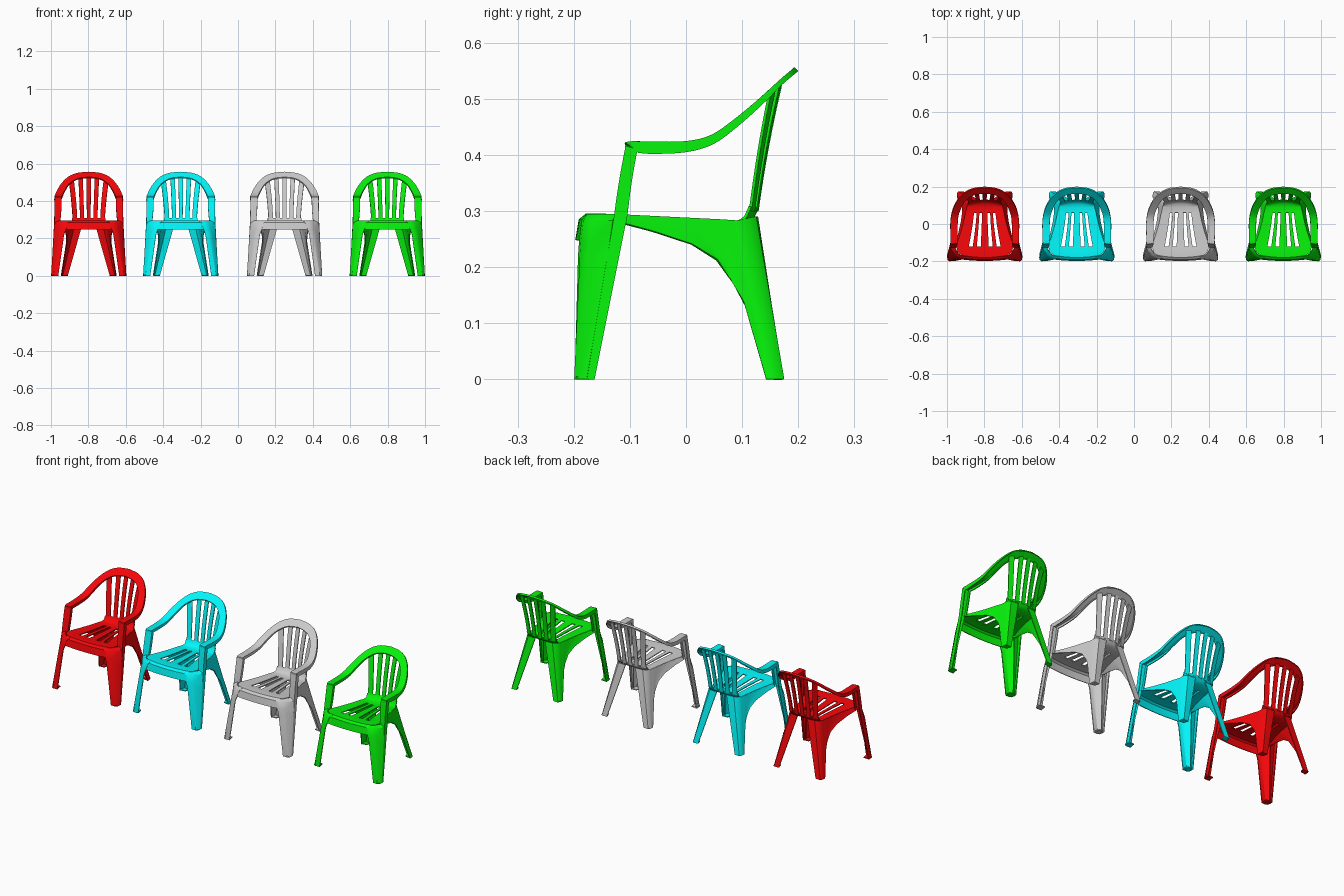
import bpy, bmesh
from mathutils import Vector

if "Cube" in bpy.data.objects:
    bpy.data.objects.remove(bpy.data.objects["Cube"])

THICK = 0.005


def sheet(name, rows, cx, mat, skip=(), mirror=False, thick=THICK):
    """Thin moulded sheet from a grid of points, thickened and smooth shaded."""
    bm = bmesh.new()
    grid = [[bm.verts.new(p) for p in r] for r in rows]
    for i in range(len(grid) - 1):
        for j in range(len(grid[0]) - 1):
            if (i, j) not in skip:
                bm.faces.new((grid[i][j], grid[i][j + 1], grid[i + 1][j + 1], grid[i + 1][j]))
    bmesh.ops.recalc_face_normals(bm, faces=bm.faces)
    me = bpy.data.meshes.new(name)
    bm.to_mesh(me)
    bm.free()
    ob = bpy.data.objects.new(name, me)
    bpy.context.collection.objects.link(ob)
    bpy.ops.object.select_all(action='DESELECT')
    ob.select_set(True)
    bpy.context.view_layer.objects.active = ob
    s = ob.modifiers.new("thickness", 'SOLIDIFY')
    s.thickness, s.offset = thick, 0
    if mirror:
        m = ob.modifiers.new("mirror", 'MIRROR')
        m.use_mirror_merge = False
    for m in list(ob.modifiers):
        bpy.ops.object.modifier_apply(modifier=m.name)
    bpy.ops.object.shade_smooth_by_angle(angle=0.6)
    ob.location.x = cx
    if mat:
        ob.data.materials.append(mat)
    return ob


def smooth_path(pts, n=4):
    """Catmull-Rom resampling of tuples of any length."""
    out = []
    for i in range(len(pts) - 1):
        a, b = pts[max(i - 1, 0)], pts[i]
        c, d = pts[i + 1], pts[min(i + 2, len(pts) - 1)]
        for k in range(n):
            t = k / n
            out.append(tuple(0.5 * (2 * q + (r - p) * t + (2 * p - 5 * q + 4 * r - s) * t * t
                                    + (3 * q - p - 3 * r + s) * t ** 3)
                             for p, q, r, s in zip(a, b, c, d)))
    return out + [pts[-1]]


# seat rows: y, z, half width, edge bow in y
SEAT = [(-.195, .248, .125, .008), (-.189, .284, .122, .009), (-.178, .293, .125, .012),
        (-.15, .293, .145, 0), (-.12, .292, .152, 0), (-.06, .289, .132, 0),
        (0, .286, .115, 0), (.06, .283, .102, 0), (.09, .281, .095, 0),
        (.110, .283, .09, -.012), (.120, .29, .09, -.014), (.128, .308, .09, -.014)]
HALF_U = [.14, .28, .42, .56, .78, 1]
US = [-u for u in reversed(HALF_U)] + [0] + HALF_U

# arm loop stations: outer xyz, inner xyz, lip direction y and z
ARM = [(.183, -.128, .28, .155, -.124, .28, .022, 0),
       (.181, -.118, .35, .149, -.114, .35, .021, 0),
       (.180, -.107, .41, .147, -.104, .41, .020, -.004),
       (.180, -.103, .422, .147, -.100, .422, .018, -.018),
       (.181, -.06, .422, .147, -.06, .422, .002, -.020),
       (.182, 0, .423, .147, 0, .422, 0, -.018),
       (.177, .045, .434, .143, .04, .430, .003, -.015),
       (.165, .085, .461, .132, .075, .453, .006, -.011),
       (.140, .13, .498, .112, .115, .485, .006, -.008),
       (.105, .165, .530, .083, .143, .509, .005, -.006),
       (.060, .186, .548, .048, .158, .523, .005, -.006),
       (0, .193, .554, 0, .165, .528, .005, -.006)]

# front leg rings: corner panel from inner edge round to arm post
FRONT = [[(.163, -.196, 0), (.188, -.197, 0), (.197, -.190, 0), (.199, -.176, 0)],
         [(.132, -.190, .22), (.150, -.187, .22), (.166, -.174, .22), (.186, -.139, .22)],
         [(.122, -.188, .248), (.140, -.185, .248), (.158, -.170, .248), (.184, -.134, .248)],
         [(.110, -.184, .282), (.130, -.181, .282), (.150, -.166, .282), (.182, -.129, .282)],
         [(.100, -.174, .293), (.124, -.170, .293), (.142, -.157, .293), (.160, -.125, .293)]]

# rear leg and side skirt: top and bottom of each column
REAR = [((.030, .126, .290), (.112, .171, 0)), ((.072, .123, .290), (.140, .173, 0)),
        ((.088, .110, .287), (.146, .163, 0)), ((.094, .088, .282), (.147, .150, 0)),
        ((.097, .075, .282), (.147, .143, 0)), ((.102, .055, .284), (.126, .106, .132)),
        ((.107, .030, .285), (.118, .083, .172)), ((.114, 0, .286), (.120, .055, .213)),
        ((.122, -.03, .288), (.126, .010, .241)), ((.138, -.08, .290), (.142, -.06, .264)),
        ((.153, -.12, .292), (.160, -.12, .280))]


def arm_ring(s, side):
    ox, oy, oz, ix, iy, iz, ly, lz = s
    return [(side * ox, oy + ly, oz + lz), (side * ox, oy, oz),
            (side * ix, iy, iz), (side * ix, iy + ly * .7, iz + lz * .7)]


def slat(x0, x1, w0, w1):
    """Back slat from the rear of the seat up to the underside of the arm loop."""
    rows = []
    for k in range(9):
        t = k / 8
        xc = x0 + (x1 - x0) * t ** 1.4
        w = w0 + (w1 - w0) * t
        row = []
        for e in (-1, 0, 1):
            x = xc + e * w / 2
            yb, zb = .127 - 1.7 * x * x, .300
            yt, zt = .170 - 1.8 * x * x, .530 - 1.6 * x * x
            row.append((x, yb + (yt - yb) * t - .003 * 4 * t * (1 - t), zb + (zt - zb) * t))
        rows.append(row)
    return rows


def chair(label, cx, colour):
    mat = None
    if colour:
        mat = bpy.data.materials.new(label + "_plastic")
        mat.diffuse_color = (*colour, 1)
        mat.use_nodes = True
        mat.node_tree.nodes["Principled BSDF"].inputs["Base Color"].default_value = mat.diffuse_color

    # seat with front apron, slots and rear upstand
    rows = []
    for y, z, hw, bow in SEAT:
        dish = .004 if -.13 < y < .095 else 0
        rows.append([(u * hw, y + bow * u * u, z - dish * (1 - u * u)) for u in US])
    slots = [j for j in range(len(US) - 1)
             if any(a < abs((US[j] + US[j + 1]) / 2) < b for a, b in ((.14, .28), (.42, .56)))]
    sheet(label + "_seat", rows, cx, mat, skip={(i, j) for i in range(4, 7) for j in slots})

    # arm posts, arms and top of the back in one loop
    path = smooth_path(ARM)
    loop = [arm_ring(s, 1) for s in path] + [arm_ring(s, -1) for s in reversed(path[:-1])]
    sheet(label + "_arm_loop", loop, cx, mat)

    # back slats
    for n, (x0, x1, w0, w1) in enumerate([(0, 0, .021, .022), (.036, .044, .021, .023),
                                          (.074, .094, .024, .026)]):
        sheet(f"{label}_back_slat_{n}", slat(x0, x1, w0, w1), cx, mat, mirror=n > 0)

    # front legs with the arm post flange running to the floor
    sheet(label + "_front_leg", FRONT, cx, mat, mirror=True)
    sheet(label + "_front_leg_flange",
          [[(.198, -.163, 0), (.199, -.176, 0), (.190, -.174, 0)],
           [(.183, -.107, .28), (.183, -.128, .28), (.155, -.124, .28)]], cx, mat, mirror=True)

    # rear legs and side skirts
    rear = [[tuple(Vector(a).lerp(Vector(b), k / 4)) for a, b in REAR] for k in range(5)]
    sheet(label + "_rear_leg", rear, cx, mat, mirror=True)

    # foot pads
    sheet(label + "_front_foot", [[(.163, -.196, .003), (.197, -.196, .003)],
                                  [(.168, -.165, .003), (.198, -.163, .003)]], cx, mat, mirror=True)
    sheet(label + "_rear_foot", [[(.112, .171, .003), (.144, .172, .003)],
                                 [(.118, .147, .003), (.147, .143, .003)]], cx, mat, mirror=True)


chair("red_chair", -.798, (.92, .002, .003))
chair("cyan_chair", -.306, (.001, .93, .96))
chair("grey_chair", .249, None)
chair("green_chair", .798, (.002, .88, .003))
